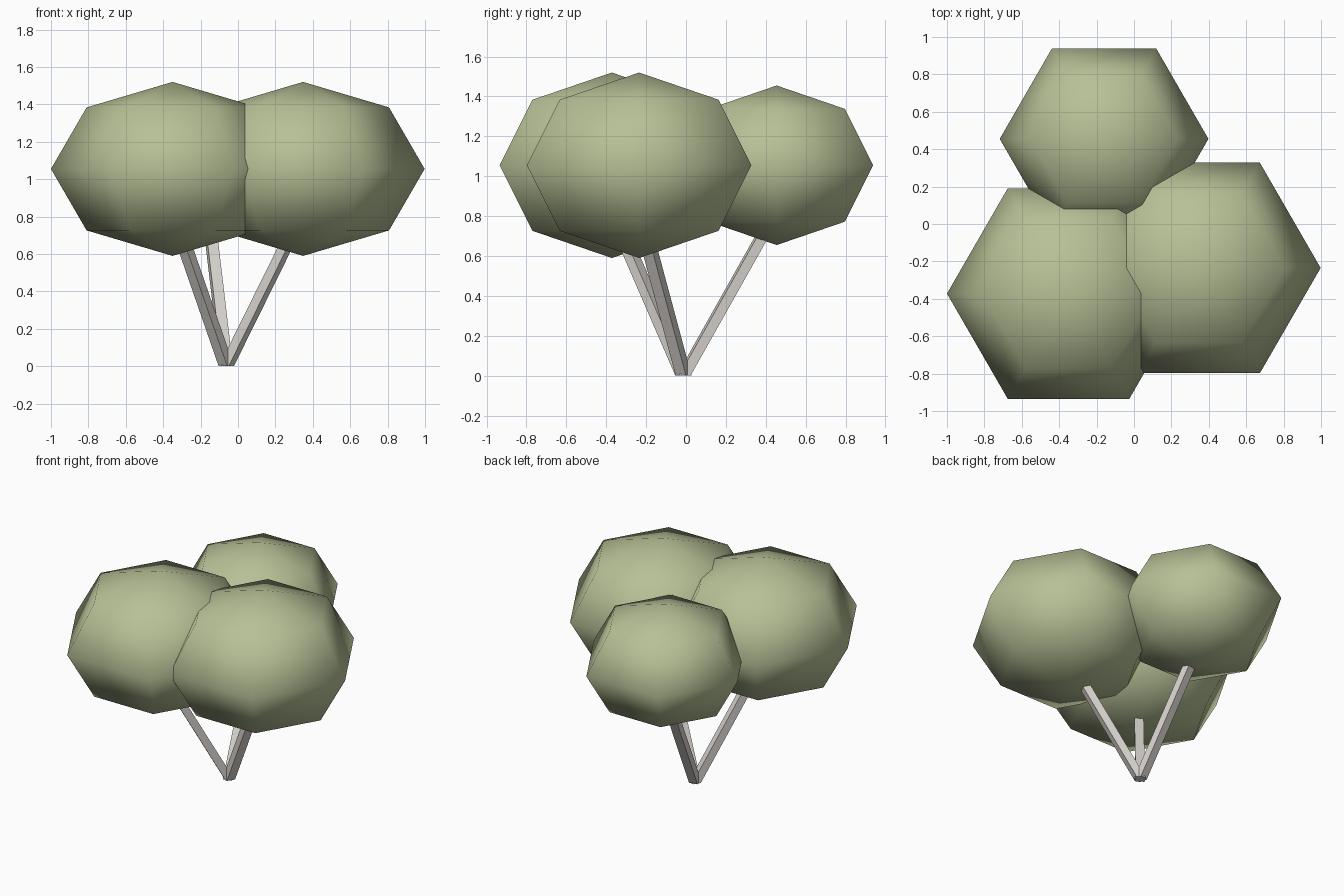
import bpy
import bmesh
from math import atan2, cos, sin, pi
from mathutils import Matrix, Vector

cube = bpy.data.objects.get("Cube")
if cube:
    bpy.data.objects.remove(cube, do_unlink=True)


def make_material(name, rgb):
    mat = bpy.data.materials.new(name)
    mat.use_nodes = True
    color = (*rgb, 1.0)
    mat.diffuse_color = color
    mat.node_tree.nodes["Principled BSDF"].inputs["Base Color"].default_value = color
    return mat


def add_object(name, bm, mat):
    bmesh.ops.recalc_face_normals(bm, faces=bm.faces)
    mesh = bpy.data.meshes.new(name)
    bm.to_mesh(mesh)
    bm.free()
    mesh.materials.append(mat)
    obj = bpy.data.objects.new(name, mesh)
    bpy.context.collection.objects.link(obj)
    return obj


leaf_green = make_material("leaf green", (0.47, 0.53, 0.305))
pale_bark = make_material("pale bark", (0.70, 0.665, 0.625))

BASE = Vector((-0.062, -0.012, 0.0))
CROWN_Z = 1.055
STEM_TOP = 0.83
STEM_SIDE = 0.059


def add_crown(name, x, y, radius, half_height):
    """Squashed, smooth-shaded six-sided sphere with corners on the x axis."""
    bm = bmesh.new()
    bmesh.ops.create_uvsphere(bm, u_segments=6, v_segments=4, radius=1.0,
                              matrix=Matrix.Rotation(pi / 6, 4, "Z"))
    bmesh.ops.scale(bm, vec=(radius, radius, half_height), verts=bm.verts)
    bmesh.ops.translate(bm, vec=(x, y, CROWN_Z), verts=bm.verts)
    for face in bm.faces:
        face.smooth = True
    add_object(name, bm, leaf_green)


def add_stem(name, x, y):
    """Square stem leaning from the shared foot to a crown, cut level."""
    top = Vector((x, y, STEM_TOP))
    lean = atan2(y - BASE.y, x - BASE.x)
    reach = STEM_SIDE / 2 ** 0.5
    bm = bmesh.new()
    rings = []
    for center in (BASE, top):
        angles = [lean + pi / 4 + i * pi / 2 for i in range(4)]
        rings.append([bm.verts.new(center + Vector((cos(a), sin(a), 0)) * reach)
                      for a in angles])
    low, high = rings
    bm.faces.new(low)
    bm.faces.new(high)
    for i in range(4):
        j = (i + 1) % 4
        bm.faces.new((low[i], low[j], high[j], high[i]))
    add_object(name, bm, pale_bark)


# One stem and one crown per branch: side, x, y, radius, half height
for side, x, y, radius, half_height in (
    ("right", -0.35, -0.372, 0.65, 0.465),
    ("left", 0.348, -0.235, 0.65, 0.465),
    ("back", -0.16, 0.455, 0.558, 0.40),
):
    add_stem(side + "_stem", x, y)
    add_crown(side + "_crown", x, y, radius, half_height)
